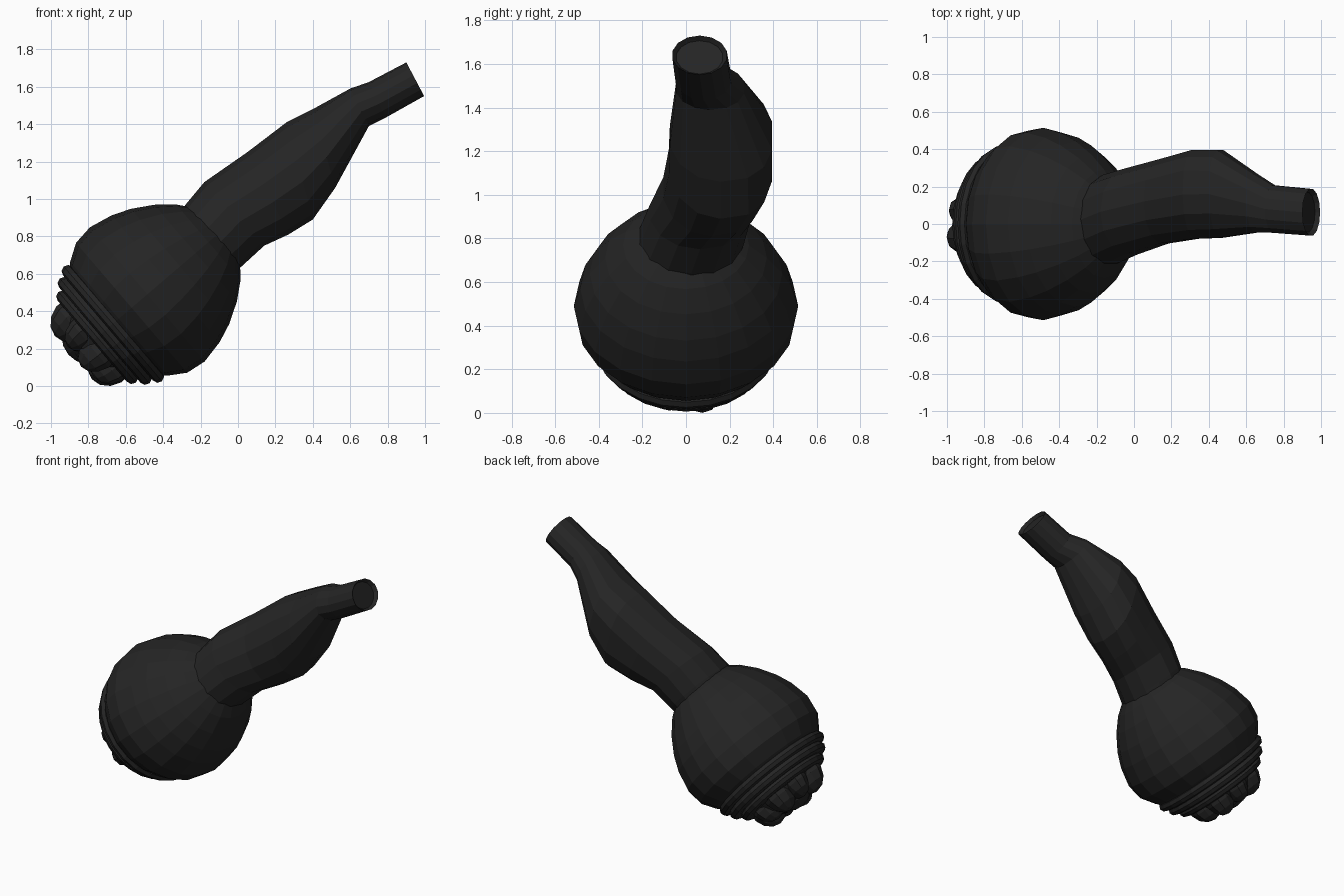
import bpy, bmesh, math
from mathutils import Vector, Matrix

if "Cube" in bpy.data.objects:
    bpy.data.objects.remove(bpy.data.objects["Cube"])

black = bpy.data.materials.new("soft black")
black.diffuse_color = (0.018, 0.018, 0.018, 1)
black.use_nodes = True
black.node_tree.nodes["Principled BSDF"].inputs["Base Color"].default_value = black.diffuse_color

# Tilted frame: local z runs along the bulb axis, local y is world y
A = Vector((0.76, 0, 0.65)).normalized()
Y = Vector((0, 1, 0))
X = Y.cross(A)
FRAME = Matrix.Translation((-0.66, 0, 0.34)) @ Matrix((X, Y, A)).transposed().to_4x4()


def loft(name, rings, frame=Matrix()):
    """Skin a list of equal-length point rings and cap both ends."""
    bm = bmesh.new()
    loops = [[bm.verts.new(frame @ Vector(p)) for p in r] for r in rings]
    n = len(loops[0])
    for a, b in zip(loops, loops[1:]):
        for i in range(n):
            bm.faces.new((a[i], a[(i + 1) % n], b[(i + 1) % n], b[i]))
    bm.faces.new(loops[0][::-1])
    bm.faces.new(loops[-1])
    return finish(name, bm)


def finish(name, bm):
    bmesh.ops.recalc_face_normals(bm, faces=bm.faces)
    me = bpy.data.meshes.new(name)
    bm.to_mesh(me)
    bm.free()
    me.materials.append(black)
    ob = bpy.data.objects.new(name, me)
    bpy.context.collection.objects.link(ob)
    return ob


def circle(t, r, n=20, wide=1.09):
    return [(r * math.cos(k * math.tau / n), wide * r * math.sin(k * math.tau / n), t)
            for k in range(n)]


# Bulb: (distance along axis, radius)
profile = [(-0.16, 0.22), (-0.03, 0.34), (0.03, 0.40), (0.12, 0.457), (0.23, 0.472),
           (0.36, 0.445), (0.46, 0.405), (0.57, 0.34), (0.66, 0.265), (0.72, 0.19)]
loft("bulb", [circle(t, r) for t, r in profile], FRAME)

# Stacked rolled rings under the bulb
for k, (t, r) in enumerate([(-0.012, 0.37), (-0.07, 0.335), (-0.122, 0.285)]):
    m = 0.034
    rings = [circle(t + m * math.sin(a), r + m * math.cos(a), 24, 1.06)
             for a in (-1.57, -0.8, 0, 0.8, 1.57)]
    loft("collar_ring_%d" % (k + 1), rings, FRAME)

# Lumpy crown at the closed end
loft("crown_core", [circle(-0.27, 0.08, 14), circle(-0.22, 0.19, 14), circle(-0.10, 0.27, 14)], FRAME)
for k in range(8):
    ang = (k + 0.5) * math.tau / 8
    size = (0.115, 0.088, 0.125) if k % 2 else (0.12, 0.10, 0.14)
    bm = bmesh.new()
    local = (Matrix.Rotation(ang, 4, 'Z') @ Matrix.Translation((0.165, 0, -0.15))
             @ Matrix.Diagonal((*size, 1)))
    bmesh.ops.create_uvsphere(bm, u_segments=10, v_segments=7, radius=1, matrix=FRAME @ local)
    finish("crown_lump_%d" % (k + 1), bm)
bm = bmesh.new()
bmesh.ops.create_uvsphere(bm, u_segments=10, v_segments=7, radius=1, matrix=FRAME
                          @ Matrix.Translation((-0.03, 0, -0.2)) @ Matrix.Diagonal((0.13, 0.12, 0.10, 1)))
finish("crown_middle", bm)

# Neck sections: top x, z, bottom x, z, y min, y max, boxiness of the back side
neck = [(-0.33, 0.88, -0.05, 0.58, -0.20, 0.24, 1.0),
        (-0.28, 0.97, 0.02, 0.64, -0.22, 0.27, 1.0),
        (-0.18, 1.09, 0.14, 0.75, -0.17, 0.30, 0.95),
        (0.05, 1.25, 0.27, 0.81, -0.11, 0.35, 0.85),
        (0.26, 1.41, 0.40, 0.89, -0.085, 0.40, 0.75),
        (0.40, 1.48, 0.52, 1.06, -0.08, 0.40, 0.8),
        (0.60, 1.59, 0.70, 1.39, -0.05, 0.27, 0.9),
        (0.70, 1.625, 0.79, 1.435, -0.05, 0.21, 1.0),
        (0.90, 1.73, 0.995, 1.55, -0.065, 0.19, 1.0)]


def section(x1, z1, x2, z2, y0, y1, power, n=14, scale=1.0):
    pts = []
    for k in range(n):
        c, s = math.cos(k * math.tau / n), math.sin(k * math.tau / n)
        if s > 0:
            c, s = math.copysign(abs(c) ** power, c), s ** power
        c, s = c * scale, s * scale
        pts.append(((x1 + x2) / 2 + c * (x1 - x2) / 2, (y0 + y1) / 2 + s * (y1 - y0) / 2,
                    (z1 + z2) / 2 + c * (z1 - z2) / 2))
    return pts


rings = [section(*row) for row in neck]
# Slightly dished tip
dish = section(*neck[-1], scale=0.85)
rings.append([(x - 0.02, y, z - 0.01) for x, y, z in dish])
loft("neck", rings)
